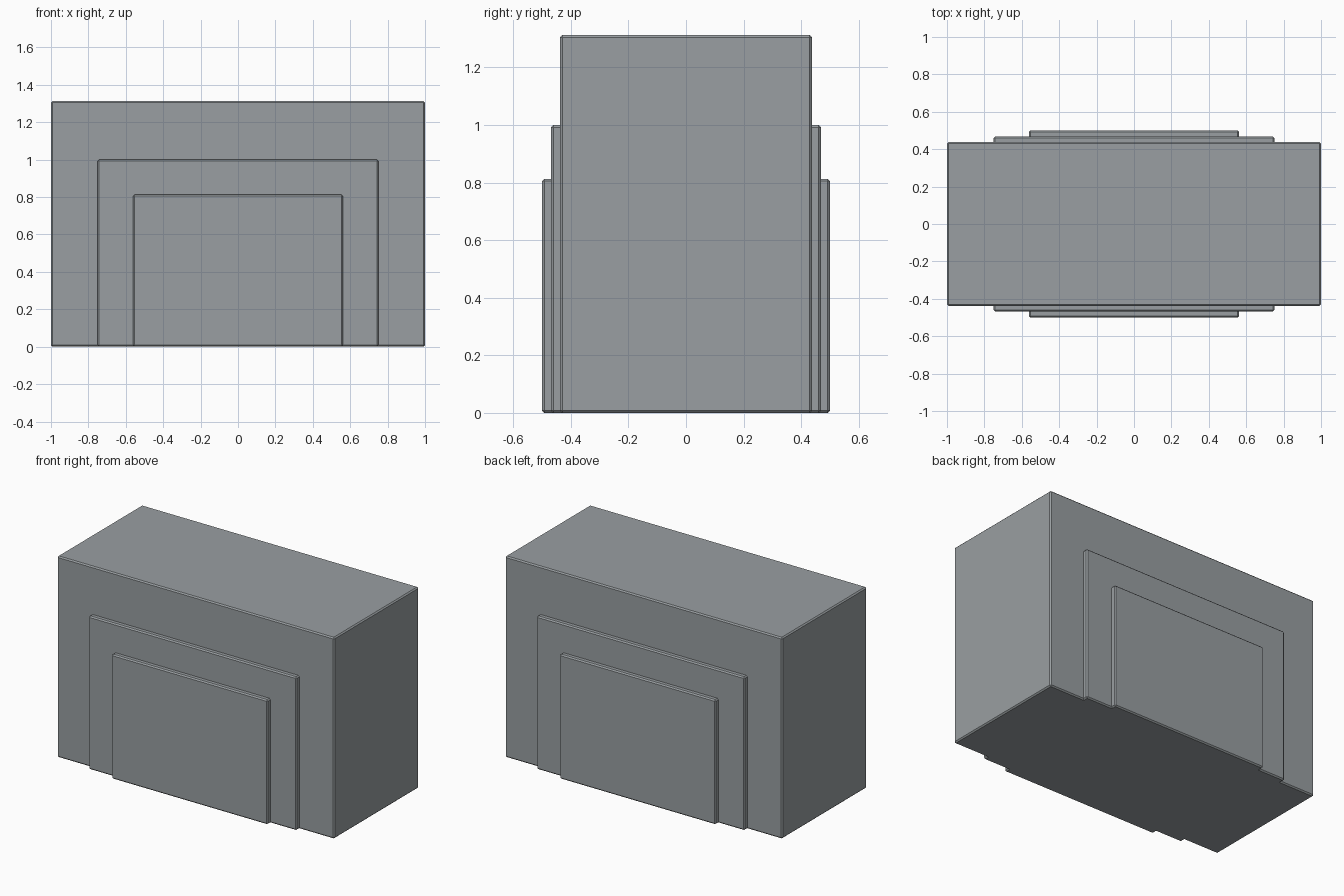
import bpy

if "Cube" in bpy.data.objects:
    bpy.data.objects.remove(bpy.data.objects["Cube"])

grey = bpy.data.materials.new("stone grey")
grey.diffuse_color = (0.32, 0.345, 0.36, 1.0)
grey.use_nodes = True
grey.node_tree.nodes["Principled BSDF"].inputs["Base Color"].default_value = grey.diffuse_color


def block(name, width, y_min, y_max, height, mirrored=False):
    """Box standing on the ground with a fine chamfer on every edge."""
    bpy.ops.mesh.primitive_cube_add(size=1)
    ob = bpy.context.object
    ob.name = name
    for v in ob.data.vertices:
        v.co.x *= width
        v.co.y = y_min if v.co.y < 0 else y_max
        v.co.z = 0 if v.co.z < 0 else height
    ob.data.materials.append(grey)
    bevel = ob.modifiers.new("edge chamfer", 'BEVEL')
    bevel.width = 0.008
    bevel.segments = 1
    if mirrored:
        mirror = ob.modifiers.new("front and back", 'MIRROR')
        mirror.use_axis = (False, True, False)
        mirror.use_clip = False
        mirror.use_mirror_merge = False
    return ob


# Main block
block("main_block", 2.0, -0.4375, 0.4375, 1.3125)

# Stepped panels on the front, mirrored to the back, slightly sunk in
block("outer_panel", 1.5, -0.46875, -0.41, 1.0, mirrored=True)
block("inner_panel", 1.125, -0.5, -0.44, 0.8125, mirrored=True)
